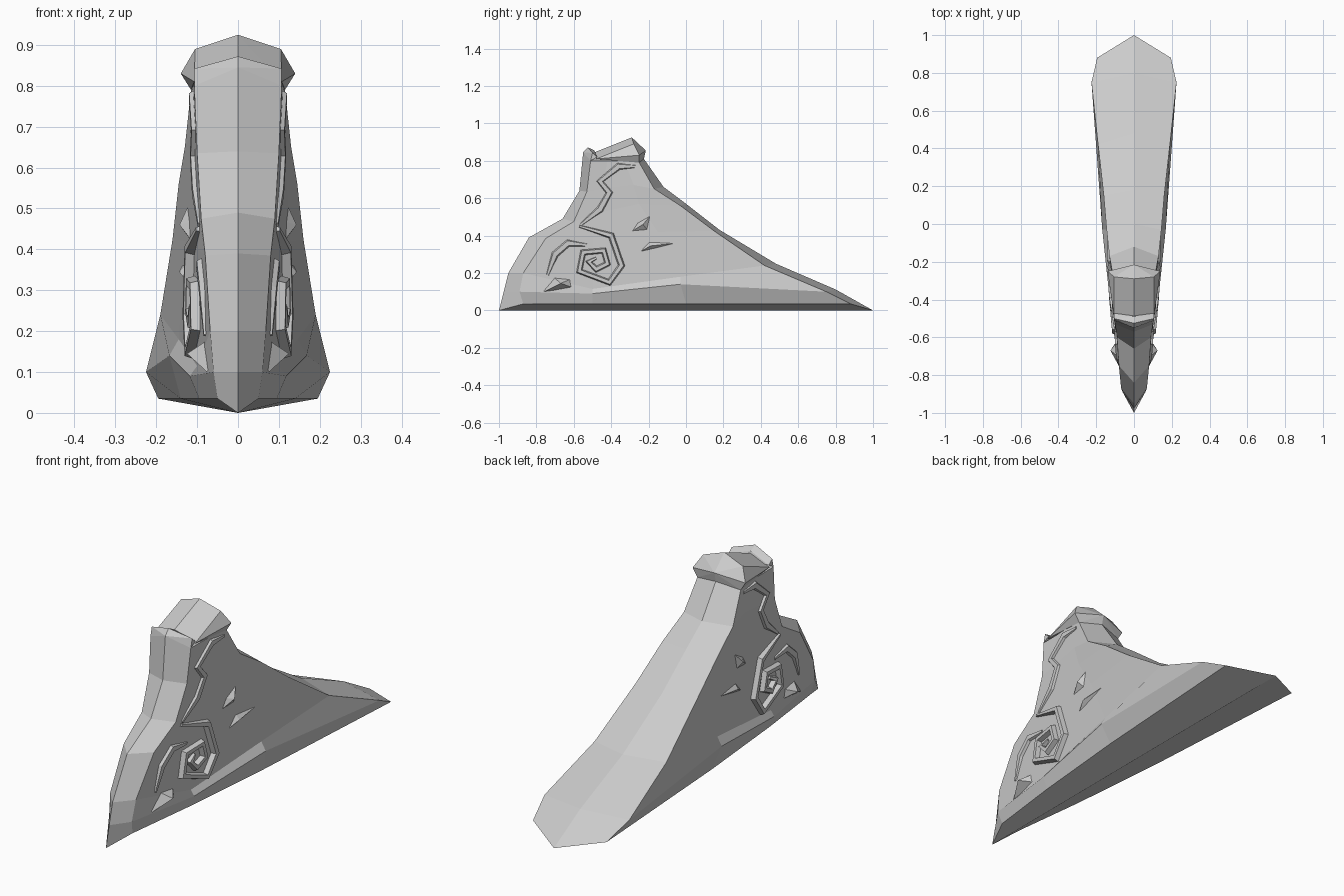
import bpy, bmesh
from mathutils import Vector
from mathutils.bvhtree import BVHTree

if "Cube" in bpy.data.objects:
    bpy.data.objects.remove(bpy.data.objects["Cube"])

grey = bpy.data.materials.new("stone_grey")
grey.diffuse_color = (0.6, 0.6, 0.6, 1)
grey.use_nodes = True
grey.node_tree.nodes["Principled BSDF"].inputs["Base Color"].default_value = grey.diffuse_color


def finish(name, bm, mirror=True):
    bmesh.ops.recalc_face_normals(bm, faces=bm.faces)
    me = bpy.data.meshes.new(name)
    bm.to_mesh(me)
    bm.free()
    me.materials.append(grey)
    ob = bpy.data.objects.new(name, me)
    bpy.context.collection.objects.link(ob)
    if mirror:
        mod = ob.modifiers.new("mirror", 'MIRROR')
        mod.use_clip = True
    return ob


def hull(name, pts, mirror=False):
    bm = bmesh.new()
    for p in pts:
        bm.verts.new(p)
        if not mirror and p[0] > 0:
            bm.verts.new((-p[0], p[1], p[2]))
    bmesh.ops.convex_hull(bm, input=bm.verts)
    return finish(name, bm, mirror)


# Body half: each ring runs front ridge, front edge, two side points, back edge, back ridge
rings = [
    [(0, -1, 0), (.05, -.87, .035), (.095, -.5, .035), (.14, 0, .035), (.195, .88, .035), (0, 1, 0)],
    [(0, -.975, .1), (.06, -.89, .1), (.118, -.5, .09), (.168, -.03, .14), (.225, .75, .1), (0, .8, .112)],
    [(0, -.95, .2), (.068, -.87, .2), (.1, -.5, .115), (.145, -.03, .18), (.19, .42, .24), (0, .48, .25)],
    [(0, -.84, .39), (.08, -.75, .385), (.1, -.5, .4), (.128, -.15, .42), (.16, .15, .425), (0, .18, .43)],
    [(0, -.66, .49), (.09, -.6, .475), (.1, -.48, .52), (.118, -.25, .57), (.145, -.03, .56), (0, 0, .57)],
    [(0, -.57, .64), (.1, -.53, .635), (.104, -.45, .65), (.118, -.28, .67), (.13, -.17, .65), (0, -.12, .66)],
    [(0, -.55, .845), (.107, -.51, .8), (.108, -.42, .8), (.111, -.33, .8), (.115, -.25, .79), (0, -.225, .81)],
]
bm = bmesh.new()
vs = [[bm.verts.new(p) for p in r] for r in rings]
for a, b in zip(vs, vs[1:]):
    for i in range(5):
        bm.faces.new((a[i], a[i + 1], b[i + 1], b[i]))
bm.faces.new(vs[0])
bm.faces.new(vs[-1])
bm.normal_update()
wall_tree = BVHTree.FromBMesh(bm)
finish("wedge_body", bm)

# Cap: front lip and flared hood
hull("front_lip", [(0, -.55, .845), (.107, -.51, .8), (0, -.525, .872), (.107, -.5, .842),
                   (0, -.49, .855), (.107, -.475, .82)])
hull("hood", [(0, -.49, .845), (.107, -.48, .81), (0, -.29, .925), (.105, -.28, .89),
              (.14, -.25, .83), (0, -.215, .855), (.115, -.25, .79), (0, -.225, .81)])


def on_wall(y, z, h):
    hit = wall_tree.ray_cast(Vector((1, y, z)), Vector((-1, 0, 0)))[0]
    return Vector(((hit.x if hit else .08) + h, y, z))


def shard(name, outline, apex, h):
    pts = [on_wall(y, z, -.01) for y, z in outline] + [on_wall(*apex, h)]
    hull(name, pts, True)


def ridge(name, path, w, h):
    """Raised strip with sloped flanks that follows the side wall."""
    bm = bmesh.new()
    pts = [Vector(p) for p in path]
    rows = []
    for i, p in enumerate(pts):
        d0 = (p - pts[max(i - 1, 0)]).normalized()
        d1 = (pts[min(i + 1, len(pts) - 1)] - p).normalized()
        d = (d0 + d1).normalized()
        n = Vector((-d.y, d.x))
        end = .4 if i in (0, len(pts) - 1) else 1
        prof = [(-1, -.01), (-.5, h * end), (.5, h * end), (1, -.01)]
        rows.append([bm.verts.new(on_wall(*(p + n * s * w * end), k)) for s, k in prof])
    for a, b in zip(rows, rows[1:]):
        for i in range(4):
            j = (i + 1) % 4
            bm.faces.new((a[i], a[j], b[j], b[i]))
    bm.faces.new(rows[0])
    bm.faces.new(rows[-1])
    finish(name, bm)


# Carved relief on both sides
ridge("spiral", [(-.57, .45), (-.4, .4), (-.345, .24), (-.41, .15), (-.57, .21), (-.55, .31),
                 (-.44, .32), (-.42, .25), (-.48, .22), (-.52, .26), (-.48, .28)], .022, .022)
ridge("front_brow", [(-.74, .19), (-.7, .3), (-.63, .36), (-.53, .35)], .025, .012)
ridge("upper_scroll", [(-.56, .46), (-.46, .54), (-.41, .63), (-.46, .69), (-.36, .77), (-.27, .77)],
      .025, .01)
shard("fang", [(-.78, .09), (-.71, .18), (-.61, .17), (-.6, .12)], (-.67, .145), .04)
shard("upper_shard", [(-.31, .41), (-.27, .47), (-.18, .52), (-.2, .42)], (-.23, .46), .022)
shard("lower_shard", [(-.27, .3), (-.2, .375), (0, .365), (-.18, .32)], (-.19, .345), .018)
